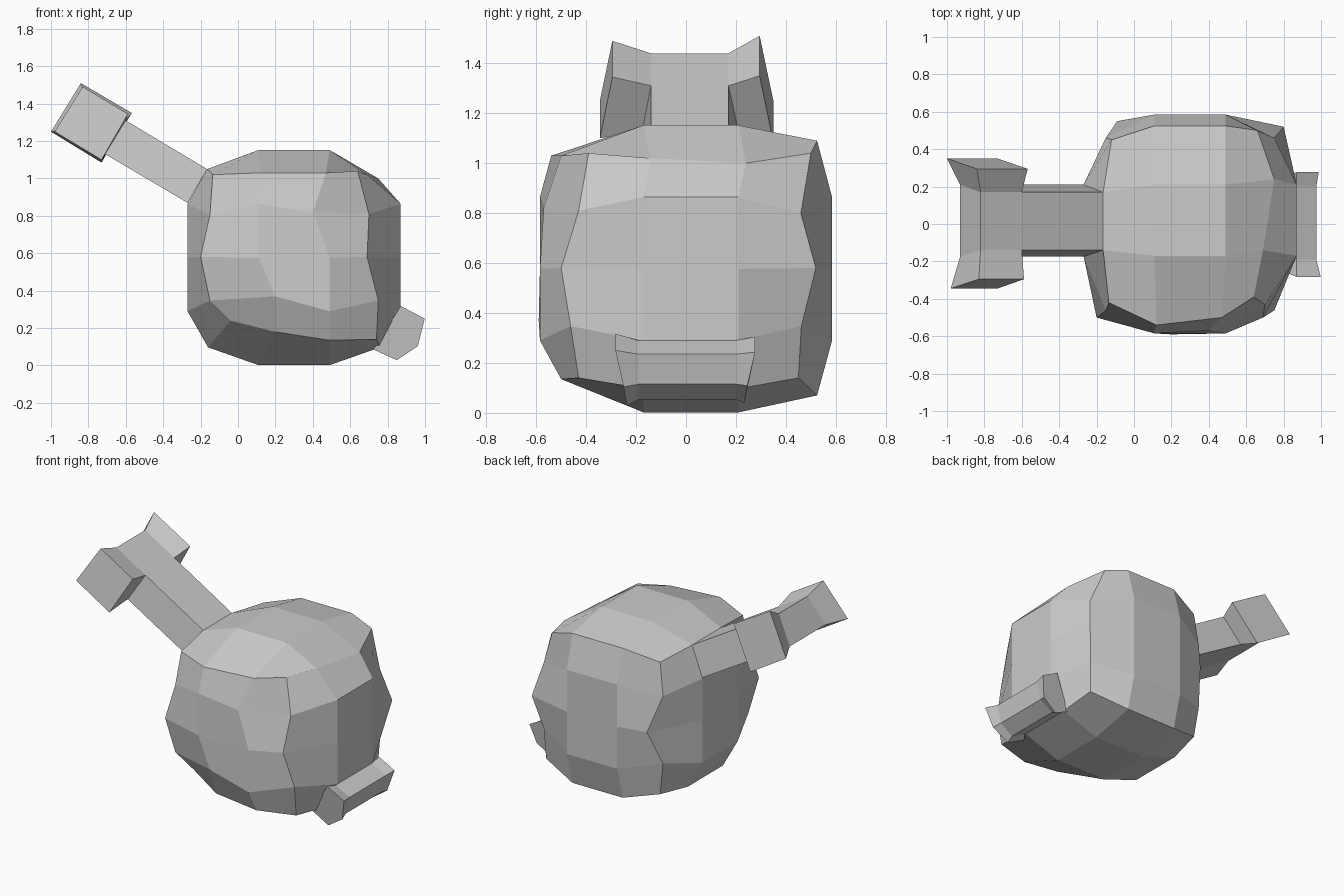
import bpy, bmesh
from itertools import product

if "Cube" in bpy.data.objects:
    bpy.data.objects.remove(bpy.data.objects["Cube"])


def make_object(name, bm):
    bmesh.ops.recalc_face_normals(bm, faces=bm.faces)
    mesh = bpy.data.meshes.new(name)
    bm.to_mesh(mesh)
    bm.free()
    obj = bpy.data.objects.new(name, mesh)
    bpy.context.collection.objects.link(obj)
    return obj


def loft(name, rings):
    """Skin a closed solid through a list of rings of points."""
    bm = bmesh.new()
    vs = [[bm.verts.new(p) for p in r] for r in rings]
    n = len(rings[0])
    for a, b in zip(vs, vs[1:]):
        for i in range(n):
            bm.faces.new((a[i], a[(i + 1) % n], b[(i + 1) % n], b[i]))
    bm.faces.new(vs[0])
    bm.faces.new(vs[-1])
    return make_object(name, bm)


# Body: rounded 3 x 3 x 4 box; edges and corners are pulled in
CENTRE = (0.30, 0.0, 0.577)
N = (3, 3, 4)
INNER = ({1: -0.19, 2: 0.19}, {1: -0.17, 2: 0.21}, {1: -0.287, 2: 0.0, 3: 0.287})
PULL = {1: (0.57, 0.585, 0.575), 2: (0.46, 0.525, 0.48), 3: (0.42, 0.45, 0.45)}

# Hand-shaped vertices that depart from the regular form
TWEAK = {
    (3, 0, 4): (0.64, -0.39, 1.04), (3, 3, 4): (0.66, 0.50, 1.04),
    (3, 1, 4): (0.69, -0.14, 1.02), (3, 2, 4): (0.75, 0.24, 1.00),
    (3, 0, 2): (0.69, -0.50, 0.58), (3, 3, 2): (0.80, 0.52, 0.58),
    (3, 0, 3): (0.70, -0.43, 0.81), (3, 3, 3): (0.75, 0.46, 0.80),
    (3, 0, 0): (0.74, -0.43, 0.14), (3, 3, 0): (0.74, 0.45, 0.14),
    (0, 0, 2): (-0.20, -0.50, 0.58), (0, 3, 2): (-0.09, 0.55, 0.58),
    (0, 0, 0): (-0.04, -0.42, 0.24), (0, 0, 4): (-0.135, -0.42, 1.02),
    (0, 1, 4): (-0.165, -0.14, 1.05), (0, 2, 4): (-0.165, 0.17, 1.05),
    (1, 0, 4): (0.12, -0.54, 1.03), (2, 0, 4): (0.47, -0.50, 1.03),
    (1, 0, 1): (0.20, -0.59, 0.37), (2, 0, 3): (0.40, -0.57, 0.82),
    (1, 0, 0): (0.20, -0.52, 0.18), (2, 0, 0): (0.49, -0.50, 0.135),
    (1, 3, 4): (0.11, 0.525, 1.09), (2, 3, 4): (0.49, 0.525, 1.09),
}


def body_point(idx):
    if idx in TWEAK:
        return TWEAK[idx]
    ends = [c in (0, n) for c, n in zip(idx, N)]
    count = sum(ends)
    p = []
    for a in range(3):
        if ends[a]:
            d = PULL[count][a] * (1 if idx[a] else -1)
        else:
            d = INNER[a][idx[a]]
            if a == 2 and count == 2:
                d *= 0.8
        p.append(CENTRE[a] + d)
    if count == 2 and ends[0] and ends[1]:        # upright edges
        p[0] = 0.75 if idx[0] else -0.15
        p[1] *= 0.88
    if count == 2 and idx[1] == 3 and idx[2] == 0:  # low back edge
        p[2] = 0.07
    return p


bm = bmesh.new()
V = {i: bm.verts.new(body_point(i)) for i in product(range(4), range(4), range(5))
     if any(c in (0, n) for c, n in zip(i, N))}
for a in range(3):
    u, w = (a + 1) % 3, (a + 2) % 3
    for side, iu, iw in product((0, N[a]), range(N[u]), range(N[w])):
        quad = []
        for du, dw in ((0, 0), (1, 0), (1, 1), (0, 1)):
            k = [0, 0, 0]
            k[a], k[u], k[w] = side, iu + du, iw + dw
            quad.append(V[tuple(k)])
        bm.faces.new(quad)
make_object("body", bm)


# Arm: slanted bar leaving the upper left of the body
def arm_ring(tx, tz, bx, bz):
    return [(tx, -0.14, tz), (tx, 0.17, tz), (bx, 0.21, bz), (bx, -0.175, bz)]


loft("arm", [arm_ring(-0.165, 1.05, -0.27, 0.87),
             arm_ring(-0.60, 1.31, -0.71, 1.13),
             arm_ring(-0.82, 1.44, -0.93, 1.26)])

# Flared knobs on both sides of the arm tip
INNER_XZ = [(-0.60, 1.31), (-0.82, 1.44), (-0.93, 1.26), (-0.71, 1.13)]
FLARES = {
    "back_knob": ((0.17, 0.21), (0.295, 0.35),
                  [(-0.568, 1.35), (-0.84, 1.51), (-1.0, 1.25), (-0.73, 1.085)]),
    "front_knob": ((-0.14, -0.175), (-0.295, -0.345),
                   [(-0.588, 1.345), (-0.83, 1.49), (-0.98, 1.25), (-0.73, 1.10)]),
}
for name, (y0, y1, outer) in FLARES.items():
    loft(name, [[(x, y[i // 2], z) for i, (x, z) in enumerate(prof)]
                for y, prof in ((y0, INNER_XZ), (y1, outer))])

# Foot bar at the lower right, flaring at both ends
FOOT = [(0.87, 0.29), (0.975, 0.235), (0.945, 0.115), (0.853, 0.053), (0.75, 0.10)]
END_Y = (0.283, 0.283, 0.25, 0.238, 0.225)


def foot_ring(y, grow):
    return [(0.87 + (x - 0.87) * grow, y * e / 0.25 if grow > 1 else y,
             0.165 + (z - 0.165) * grow)
            for (x, z), e in zip(FOOT, END_Y)]


loft("foot", [foot_ring(-0.25, 1.22), foot_ring(-0.19, 1),
              foot_ring(0.20, 1), foot_ring(0.245, 1.12)])
